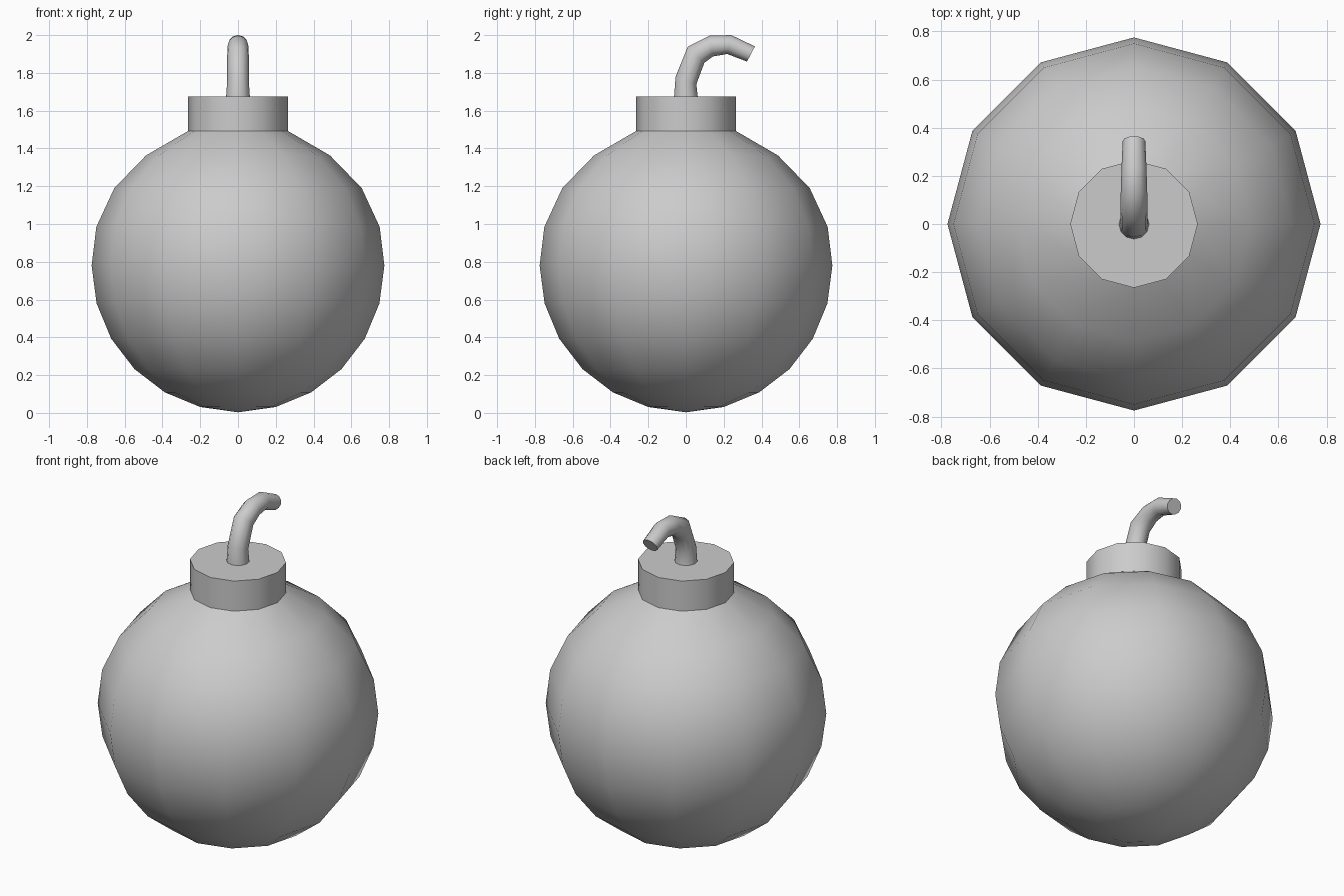
import bpy, bmesh
from math import sin, cos, tau, radians

if "Cube" in bpy.data.objects:
    bpy.data.objects.remove(bpy.data.objects["Cube"])

SIDES = 12


def ring_skin(name, rings, cap_start=False, cap_end=False):
    """Skin a list of vertex rings; a one-point ring is a pole."""
    bm = bmesh.new()
    loops = [[bm.verts.new(p) for p in ring] for ring in rings]
    for a, b in zip(loops, loops[1:]):
        for i in range(SIDES):
            j = (i + 1) % SIDES
            if len(a) == 1:
                bm.faces.new((a[0], b[j], b[i]))
            else:
                bm.faces.new((a[i], a[j], b[j], b[i]))
    if cap_start:
        bm.faces.new(loops[0][::-1])
    if cap_end:
        bm.faces.new(loops[-1])
    bmesh.ops.recalc_face_normals(bm, faces=bm.faces)
    mesh = bpy.data.meshes.new(name)
    bm.to_mesh(mesh)
    bm.free()
    obj = bpy.data.objects.new(name, mesh)
    bpy.context.collection.objects.link(obj)
    bpy.ops.object.select_all(action='DESELECT')
    obj.select_set(True)
    bpy.context.view_layer.objects.active = obj
    bpy.ops.object.shade_smooth_by_angle(angle=radians(40))
    return obj


def circle(r, z):
    if r == 0:
        return [(0, 0, z)]
    return [(r * cos(tau * i / SIDES), r * sin(tau * i / SIDES), z) for i in range(SIDES)]


# Round body: regular lower half, slightly drawn up towards the neck
R, CZ = 0.775, 0.78
profile = [(0, 0.003)]
profile += [(R * sin(radians(a)), CZ - R * cos(radians(a))) for a in range(15, 91, 15)]
profile += [(0.75, 0.985), (0.655, 1.19), (0.487, 1.363), (0.265, 1.492)]
ring_skin("body", [circle(r, z) for r, z in profile])

# Neck collar
ring_skin("neck", [circle(0.265, 1.492), circle(0.265, 1.675)], cap_end=True)

# Bent fuse: inner (y, z), outer (y, z) and half width of each ring
sections = [
    ((0.063, 1.67), (-0.063, 1.67), 0.063),
    ((0.055, 1.74), (-0.055, 1.78), 0.057),
    ((0.097, 1.853), (0.010, 1.94), 0.057),
    ((0.142, 1.887), (0.125, 1.997), 0.055),
    ((0.218, 1.90), (0.240, 2.00), 0.052),
    ((0.323, 1.86), (0.365, 1.94), 0.047),
]
rings = []
for (y0, z0), (y1, z1), w in sections:
    ring = []
    for i in range(SIDES):
        c, s = cos(tau * i / SIDES), sin(tau * i / SIDES)
        ring.append((w * s, (y0 + y1) / 2 + c * (y1 - y0) / 2, (z0 + z1) / 2 + c * (z1 - z0) / 2))
    rings.append(ring)
ring_skin("fuse", rings, cap_end=True)
